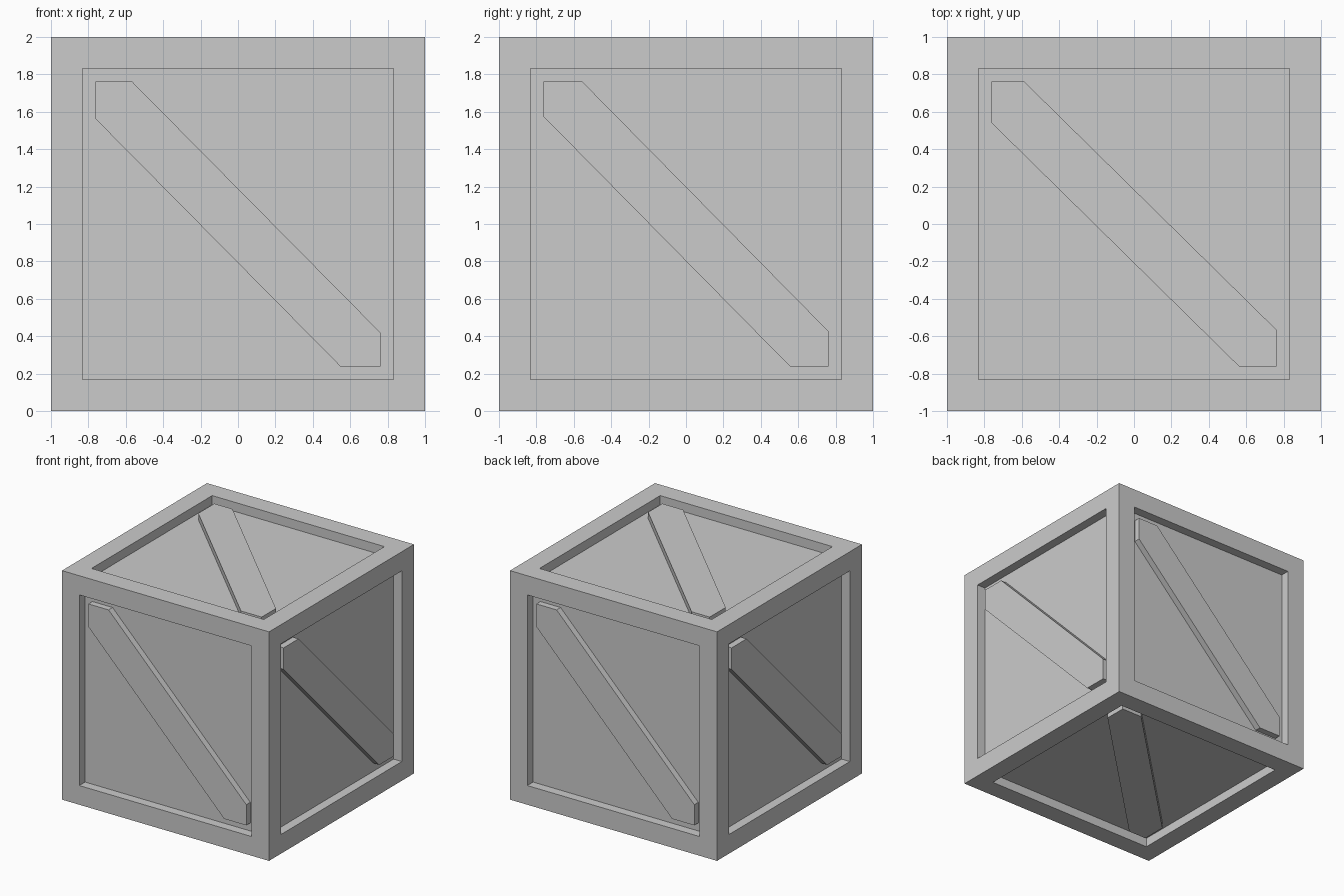
import bpy, bmesh
from math import radians
from mathutils import Matrix, Vector

if "Cube" in bpy.data.objects:
    bpy.data.objects.remove(bpy.data.objects["Cube"])

S = 0.763        # half size of recessed panel
DEPTH = 0.08     # panel recess
BRACE_IN = 0.025 # brace face below the frame face
UP = Matrix.Translation((0, 0, 1))


def make_object(name, bm):
    bmesh.ops.recalc_face_normals(bm, faces=bm.faces[:])
    mesh = bpy.data.meshes.new(name)
    bm.to_mesh(mesh)
    bm.free()
    obj = bpy.data.objects.new(name, mesh)
    bpy.context.collection.objects.link(obj)
    return obj


# Crate body: cube with every face inset and pushed in to leave a frame
bm = bmesh.new()
bmesh.ops.create_cube(bm, size=2, matrix=UP)
sides = bm.faces[:]
bmesh.ops.inset_individual(bm, faces=sides, thickness=1 - S)
bmesh.ops.inset_individual(bm, faces=sides, thickness=0, depth=-DEPTH)
make_object("crate_body", bm)


def brace(name, rot, slope, hi, lo):
    """Diagonal plank between lines v = slope*u + hi / lo, cut to the panel."""
    outline = [(-S, S), (-S, lo - slope * S), ((-S - lo) / slope, -S),
               (S, -S), (S, hi + slope * S), ((S - hi) / slope, S)]
    bm = bmesh.new()
    face = bm.faces.new([bm.verts.new((u, v, 1 - DEPTH)) for u, v in outline])
    top = bmesh.ops.extrude_face_region(bm, geom=[face], use_keep_orig=True)["geom"]
    bmesh.ops.translate(bm, vec=Vector((0, 0, DEPTH - BRACE_IN)),
                        verts=[g for g in top if isinstance(g, bmesh.types.BMVert)])
    bm.transform(UP @ rot)
    make_object(name, bm)


# Diagonal braces on the four sides
upright = Matrix.Rotation(radians(90), 4, 'X')
for i, name in enumerate(("front", "right", "back", "left")):
    line = (-1.011, 0.189, -0.208) if i % 2 == 0 else (-1.014, 0.199, -0.198)
    brace(name + "_brace", Matrix.Rotation(radians(90 * i), 4, 'Z') @ upright, *line)

# Braces on lid and base
brace("top_brace", Matrix.Identity(4), -0.984, 0.184, -0.209)
brace("bottom_brace", Matrix.Rotation(radians(180), 4, 'X'), -0.984, 0.184, -0.209)
